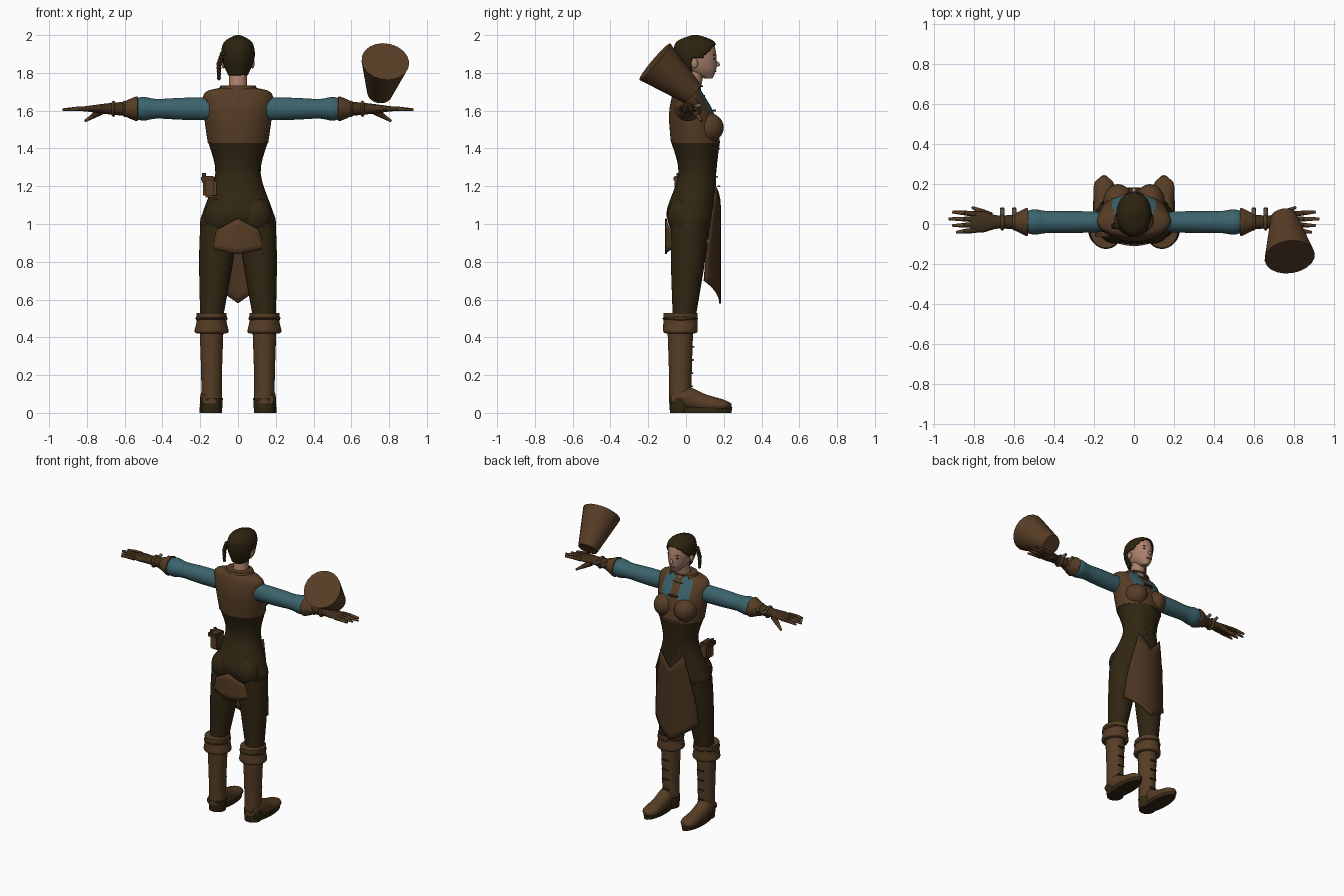
import bpy, bmesh, math
from mathutils import Vector, Matrix

cube = bpy.data.objects.get("Cube")
if cube:
    bpy.data.objects.remove(cube)


def material(name, red, green, blue):
    mat = bpy.data.materials.new(name)
    mat.use_nodes = True
    mat.diffuse_color = (red, green, blue, 1)
    shader = mat.node_tree.nodes["Principled BSDF"]
    shader.inputs["Base Color"].default_value = (red, green, blue, 1)
    return mat


LEATHER = material("brown leather", .095, .047, .019)
APRON = material("apron brown", .07, .034, .015)
DARK = material("dark cloth", .03, .019, .006)
HAIR = material("dark hair", .026, .017, .005)
TEAL = material("teal cloth", .045, .125, .15)
SKIN = material("skin", .4, .22, .15)
LIPS = material("lips", .27, .09, .07)
GLOVE = material("glove brown", .05, .027, .01)
METAL = material("dull metal", .13, .12, .09)


def finish(name, bm, mats, mirror=False, thickness=0, paint=None):
    """Shade, colour and link a part, mirrored across x when it is paired."""
    bmesh.ops.recalc_face_normals(bm, faces=bm.faces)
    for face in bm.faces:
        face.smooth = True
        if paint:
            face.material_index = paint(face.calc_center_median())
    mesh = bpy.data.meshes.new(name)
    bm.to_mesh(mesh)
    bm.free()
    for mat in mats:
        mesh.materials.append(mat)
    mesh.set_sharp_from_angle(angle=math.radians(40))
    part = bpy.data.objects.new(name, mesh)
    bpy.context.collection.objects.link(part)
    if mirror:
        part.modifiers.new("mirror", 'MIRROR')
    if thickness:
        solid = part.modifiers.new("thickness", 'SOLIDIFY')
        solid.thickness, solid.offset = thickness, 0


def spline(rows, steps):
    """Smooth interpolation through rows of numbers."""
    result = []
    last = len(rows) - 1
    for i in range(last):
        before, start, end, after = (Vector(rows[min(max(j, 0), last)]) for j in range(i - 1, i + 3))
        leave, arrive = (end - before) / 2, (after - start) / 2
        for s in range(steps):
            t = s / steps
            ease = t * t * (3 - 2 * t)
            result.append(start.lerp(end, ease) + leave * t * (1 - t) ** 2 - arrive * t * t * (1 - t))
    return result + [Vector(rows[last])]


def skin_grid(bm, lines, closed=False):
    """Join neighbouring lines of vertices with quads."""
    for low, high in zip(lines, lines[1:]):
        count = len(low)
        for k in range(count if closed else count - 1):
            n = (k + 1) % count
            bm.faces.new((low[k], low[n], high[n], high[k]))


def loft(name, axis, at, rows, *mats, sides=32, steps=5, lean=0, keep=None, **options):
    """Ellipses along an axis, each (position, radius, radius, shift on the last cross axis)."""
    bm = bmesh.new()
    rings = []
    for pos, wide, deep, shift in spline([(*row, 0)[:4] for row in rows], steps):
        ring = []
        for k in range(sides):
            turn = math.tau * k / sides
            u = at[0] + lean * (pos - rows[0][0]) + wide * math.cos(turn)
            v = at[1] + shift + deep * math.sin(turn)
            place = {'X': (pos, u, v), 'Y': (u, pos, v), 'Z': (u, v, pos)}[axis]
            ring.append(bm.verts.new(place))
        rings.append(ring)
    skin_grid(bm, rings, closed=True)
    for cap in (rings[0], rings[-1]):
        bm.faces.new(cap)
    if keep:
        drop = [face for face in bm.faces if not keep(face.calc_center_median())]
        bmesh.ops.delete(bm, geom=drop, context='FACES')
    finish(name, bm, mats, **options)


def blob(name, centre, radii, mat, mirror=False):
    bm = bmesh.new()
    shape = Matrix.Translation(centre) @ Matrix.Diagonal((*radii, 1))
    bmesh.ops.create_uvsphere(bm, u_segments=20, v_segments=12, radius=1, matrix=shape)
    finish(name, bm, [mat], mirror)


def rod(name, start, end, radius_start, radius_end, mat, mirror=False, sides=12):
    start, end = Vector(start), Vector(end)
    along = end - start
    shape = Matrix.Translation((start + end) / 2) @ along.to_track_quat('Z', 'Y').to_matrix().to_4x4()
    bm = bmesh.new()
    bmesh.ops.create_cone(bm, cap_ends=True, segments=sides, radius1=radius_start,
                          radius2=radius_end, depth=along.length, matrix=shape)
    finish(name, bm, [mat], mirror)


def box(name, centre, size, mat, mirror=False):
    bm = bmesh.new()
    shape = Matrix.Translation(centre) @ Matrix.Diagonal((*size, 1))
    bmesh.ops.create_cube(bm, size=1, matrix=shape)
    bmesh.ops.bevel(bm, geom=bm.edges[:], offset=min(size) / 6, segments=2, affect='EDGES')
    finish(name, bm, [mat], mirror)


def panel(name, rows, depth, mat, columns=8):
    """Mirrored hanging cloth from rows of (inner z, outer z, outer x)."""
    bm = bmesh.new()
    lines = []
    for inner, outer, width in spline(rows, 4):
        line = []
        for k in range(columns + 1):
            t = k / columns
            line.append(bm.verts.new((width * t, depth(width * t), inner + (outer - inner) * t)))
        lines.append(line)
    skin_grid(bm, lines)
    finish(name, bm, [mat], mirror=True, thickness=.008)


# Torso: vest with coloured neckline, bust, collar and corset
def neckline(spot):
    front = spot.y > .04 and spot.z > 1.58
    return int(front and .035 < abs(spot.x) < .1)


loft("vest", 'Z', (0, 0), [(1.43, .16, .13, .05), (1.58, .18, .12, .03), (1.69, .18, .08, .01),
                           (1.72, .1, .06, .01)], LEATHER, TEAL, sides=40, paint=neckline)
blob("bust", (.08, .11, 1.51), (.075, .09, .08), LEATHER, mirror=True)
box("chest_clasp", (0, .15, 1.6), (.07, .02, .01), GLOVE)
loft("collar", 'Z', (0, .02), [(1.68, .11, .08), (1.73, .09, .07)], LEATHER, thickness=.008,
     keep=lambda spot: spot.y < .07 and 1.68 < spot.z < 1.73)
loft("corset_and_hips", 'Z', (0, 0), [(1.44, .16, .13, .05), (1.27, .12, .1, .06), (1.08, .18, .13, .03),
                                      (1, .2, .12, .03), (.86, .17, .06, .02)], DARK)
blob("seat", (.09, -.02, 1.04), (.09, .08, .1), DARK, mirror=True)
for i in range(5):
    height = 1.4 - i * .05
    blob("corset_stud", (.035, .173 - .016 * math.sin(i * .8), height), (.005, .008, .005), METAL, mirror=True)

# Hanging cloth in front and behind
panel("front_apron", [(1.1, 1.2, .09), (.84, .9, .15), (.58, .7, .17)],
      lambda x: .18 - 2.9 * x * x, APRON)
panel("back_flap", [(1.03, .97, .11), (.84, .87, .14)], lambda x: 2 * x * x - .106, LEATHER)

# Hip pouch
box("pouch", (-.15, -.02, 1.19), (.07, .08, .1), LEATHER)
box("pouch_flap", (-.16, -.02, 1.24), (.07, .09, .03), APRON)
for y in (-.04, 0):
    rod("pouch_vial", (-.18, y, 1.22), (-.18, y, 1.27), .012, .01, APRON)

# Legs and boots
loft("trouser_leg", 'Z', (.1, 0), [(1, .1, .1, .02), (.8, .09, .09, .01), (.5, .06, .06, -.01)],
     DARK, lean=-.08, mirror=True)
boot = (.14, -.03)
loft("boot_shaft", 'Z', boot, [(.5, .065, .07), (.2, .055, .06), (.05, .055, .06)], LEATHER, mirror=True)
loft("boot_cuff", 'Z', boot, [(.42, .07, .07), (.43, .09, .09), (.48, .08, .09), (.53, .08, .09)],
     LEATHER, mirror=True)
loft("boot_cuff_band", 'Z', boot, [(.49, .08, .08), (.5, .085, .095), (.51, .08, .08)], GLOVE, mirror=True)
loft("boot_foot", 'Y', (.15, .05), [(-.08, .04, .03, .02), (0, .05, .06, .03), (.1, .05, .05, 0),
                                    (.2, .05, .03, -.01), (.24, .01, .01, -.01)], LEATHER, mirror=True)
loft("boot_sole", 'Z', (.15, .09), [(0, .055, .15), (.03, .055, .155)], DARK, steps=1, mirror=True)
loft("boot_heel", 'Z', boot, [(0, .055, .055), (.08, .06, .06)], DARK, steps=1, mirror=True)
for i in range(4):
    box("boot_buckle", (.14, .03 + i * .003, .14 + i * .07), (.05, .012, .008), GLOVE, mirror=True)

# Arms, bracers and wrists
arm = (.01, 1.61)
loft("sleeve", 'X', arm, [(.15, .05, .06), (.3, .055, .058), (.43, .055, .052), (.5, .063, .063),
                          (.55, .05, .05)], TEAL, mirror=True)
loft("bracer_flare", 'X', arm, [(.53, .06, .06), (.54, .07, .065), (.6, .04, .04)], LEATHER, mirror=True)
loft("glove", 'X', arm, [(.57, .04, .04), (.68, .033, .03), (.76, .053, .02), (.82, .045, .012)],
     GLOVE, mirror=True)
for x in (.6, .66):
    loft("wrist_strap", 'X', arm, [(x - .01, .035, .035), (x, .044, .043), (x + .01, .035, .035)],
         LEATHER, mirror=True)
    rod("strap_buckle", (x, .04, 1.62), (x, .08, 1.63), .012, .01, METAL, mirror=True)

# Fingers fan out from the palm, the second one longest
for i in range(4):
    root, spread = .05 - .027 * i, .06 - .034 * i
    middle = (.85, (root + spread) / 2, 1.61)
    rod("finger_base", (.79, root, 1.61), middle, .014, .012, GLOVE, mirror=True)
    rod("finger_tip", middle, (.93 - .02 * abs(i - 1), spread, 1.605), .0115, .007, LEATHER, mirror=True)
knuckle = (.77, .065, 1.57)
rod("thumb_base", (.72, .04, 1.6), knuckle, .02, .014, GLOVE, mirror=True)
rod("thumb_tip", knuckle, (.81, .083, 1.545), .013, .007, LEATHER, mirror=True)

# Large tapered bucket over the left hand
rod("bucket", (.75, .035, 1.69), (.78, -.165, 1.86), .066, .127, LEATHER, sides=20)

# Head and face
loft("neck", 'Z', (0, .03), [(1.66, .07, .06), (1.72, .05, .05), (1.82, .047, .05, .02)], SKIN)
loft("head", 'Z', (0, 0), [(1.77, .02, .02, .12), (1.82, .06, .09, .07), (1.9, .075, .107, .053),
                           (1.96, .06, .09, .05), (1.99, .02, .03, .05)], SKIN)


def hair_area(spot):
    """Fringe on top, a slanted temple line, then the nape behind the ears."""
    hairline = spot.z - 1.795 if spot.z > 1.88 else .03
    return spot.z > 1.95 or spot.y < hairline


loft("hair", 'Z', (0, 0), [(1.79, .05, .05, .02), (1.88, .085, .105, .045), (1.96, .072, .1, .05),
                           (1.998, .01, .015, .05)], HAIR, sides=56, steps=12, keep=hair_area, thickness=.006)
blob("ear", (.077, .045, 1.85), (.011, .018, .026), SKIN, mirror=True)
rod("nose", (0, .14, 1.87), (0, .173, 1.845), .008, .009, SKIN)
blob("nose_tip", (0, .167, 1.843), (.013, .014, .009), SKIN)
blob("mouth", (0, .153, 1.81), (.02, .008, .006), LIPS)
blob("eye", (.03, .147, 1.875), (.012, .006, .006), HAIR, mirror=True)
blob("eyebrow", (.03, .148, 1.895), (.017, .006, .003), HAIR, mirror=True)

# Side braid, tapering downward
for i in range(8):
    width = .017 - .001 * i
    blob("braid_knot", (-.08 - .007 * min(i, 3), -.01, 1.9 - .018 * i), (width, width, .014), HAIR)
